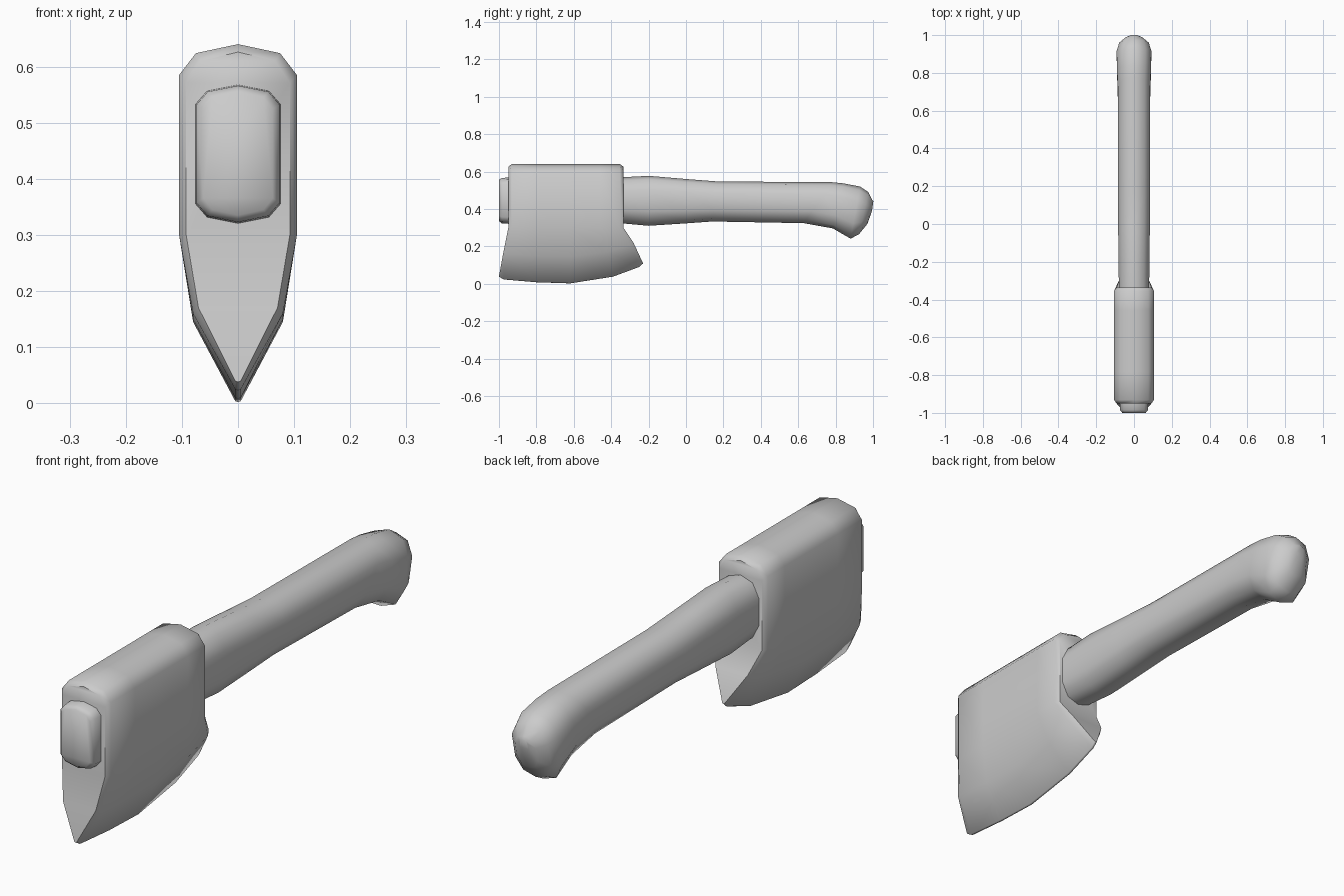
import bpy, bmesh, math

cube = bpy.data.objects.get("Cube")
if cube:
    bpy.data.objects.remove(cube, do_unlink=True)

grey = bpy.data.materials.new("plain grey")
grey.use_nodes = True
colour = (0.6, 0.6, 0.6, 1)
grey.diffuse_color = colour
grey.node_tree.nodes["Principled BSDF"].inputs["Base Color"].default_value = colour


def loft(name, rings, cap, angle):
    """Skin closed rings of points; cap(bm, ring, flip) closes each end."""
    bm = bmesh.new()
    loops = [[bm.verts.new(p) for p in ring] for ring in rings]
    for a, b in zip(loops, loops[1:]):
        for i in range(len(a)):
            j = (i + 1) % len(a)
            bm.faces.new((a[i], a[j], b[j], b[i]))
    cap(bm, loops[0])
    cap(bm, loops[-1])
    bmesh.ops.recalc_face_normals(bm, faces=bm.faces)
    mesh = bpy.data.meshes.new(name)
    bm.to_mesh(mesh)
    bm.free()
    mesh.materials.append(grey)
    obj = bpy.data.objects.new(name, mesh)
    bpy.context.collection.objects.link(obj)
    bpy.ops.object.select_all(action='DESELECT')
    obj.select_set(True)
    bpy.context.view_layer.objects.active = obj
    bpy.ops.object.shade_smooth_by_angle(angle=math.radians(angle))
    return obj


def flat_cap(bm, ring):
    bm.faces.new(ring)


def strip_cap(bm, ring):
    # Ring is mirrored about its first point, so join left to right
    n = len(ring)
    bm.faces.new((ring[0], ring[1], ring[-1]))
    for i in range(1, n // 2 - 1):
        bm.faces.new((ring[i], ring[i + 1], ring[n - i - 1], ring[n - i]))
    bm.faces.new((ring[n // 2 - 1], ring[n // 2], ring[n // 2 + 1]))


def mirrored(half):
    return half + [(-x, y, z) for x, y, z in reversed(half[1:-1])]


# Axe head: one column per cutting edge point (position along head, edge y, edge z)
edge = [(0, -1.0, 0.04), (0.03, -0.975, 0.025), (0.27, -0.8, 0.01),
        (0.53, -0.62, 0.004), (0.8, -0.39, 0.04), (0.97, -0.25, 0.092),
        (1, -0.23, 0.11)]
columns = []
for k, (t, ey, ez) in enumerate(edge):
    end = k in (0, len(edge) - 1)
    s, drop = (0.88, 0.014) if end else (1, 0)
    y = -0.95 + 0.615 * t
    cheek_y = y + 0.52 * (ey - y)
    cheek_z = 0.145 + 0.7 * (ez - 0.004)
    half = [(0, y, 0.64 - drop), (0.075 * s, y, 0.624 - drop),
            (0.105 * s, y, 0.585 - drop), (0.105 * s, y, 0.3),
            (0.08 * s, cheek_y, cheek_z), (0.005, ey, ez), (0, ey, ez - 0.002)]
    columns.append(mirrored(half))
loft("axe_head", columns, strip_cap, 50)

# Handle: top y, top z, bottom y, bottom z, half width, corner squareness
stations = [
    (-1.0, 0.555, -1.0, 0.335, 0.062, 1), (-0.985, 0.566, -0.985, 0.323, 0.074, 1),
    (-0.94, 0.568, -0.94, 0.32, 0.076, 1), (-0.33, 0.57, -0.33, 0.322, 0.08, 0),
    (-0.2, 0.577, -0.2, 0.31, 0.082, 0), (0.0, 0.56, 0.0, 0.323, 0.084, 0),
    (0.17, 0.547, 0.14, 0.333, 0.085, 0), (0.78, 0.543, 0.63, 0.324, 0.086, 0),
    (0.84, 0.537, 0.785, 0.296, 0.09, 0), (0.93, 0.52, 0.88, 0.241, 0.092, 0),
    (0.975, 0.49, 0.925, 0.265, 0.078, 0), (0.995, 0.45, 0.97, 0.32, 0.045, 0),
]
rings = []
for ty, tz, by, bz, w, square in stations:
    shoulder = [(0, 1), (0.65 + 0.08 * square, 0.86 + 0.05 * square), (1, 0.42 + 0.3 * square)]
    shape = shoulder + [(x, -v) for x, v in reversed(shoulder)]
    rings.append(mirrored([(x * w, by + (ty - by) * (v + 1) / 2,
                            bz + (tz - bz) * (v + 1) / 2) for x, v in shape]))
# Rounded end of the grip
rings.append([(x * 0.4, 0.998 + (y - 0.983) * 0.3, 0.415 + (z - 0.385) * 0.4)
              for x, y, z in rings[-1]])
loft("handle", rings, flat_cap, 60)
